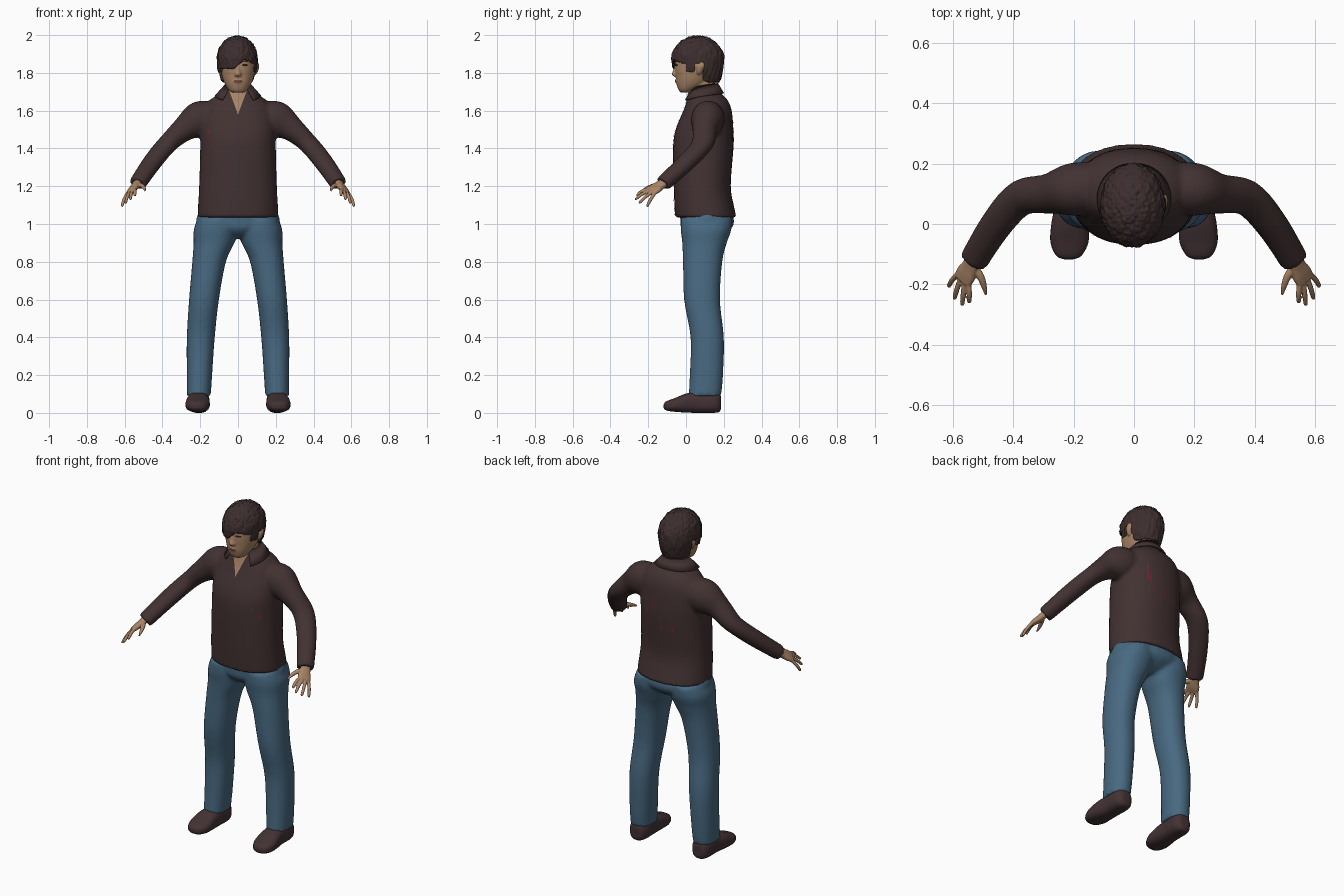
import bpy, bmesh, math, random
from mathutils import Vector, noise
from mathutils.bvhtree import BVHTree

if "Cube" in bpy.data.objects:
    bpy.data.objects.remove(bpy.data.objects["Cube"])
random.seed(4)
X, Y, Z = Vector((1, 0, 0)), Vector((0, 1, 0)), Vector((0, 0, 1))


def material(name, *rgb):
    m = bpy.data.materials.new(name)
    m.use_nodes = True
    m.diffuse_color = (*rgb, 1)
    m.node_tree.nodes["Principled BSDF"].inputs["Base Color"].default_value = (*rgb, 1)
    return m


SHIRT = material("dark brown cloth", .056, .032, .032)
JEANS = material("blue denim", .065, .142, .22)
SKIN = material("skin", .40, .235, .135)
HAIR = material("dark hair", .047, .027, .027)
SHOE = material("brown leather", .056, .032, .034)
LIPS = material("lips", .17, .06, .05)
DARK = material("eye black", .02, .014, .012)
RED = material("red thread", .16, .02, .035)


def spline(secs, steps=5):
    """Resample sections with a Catmull-Rom curve."""
    out = []
    for i in range(len(secs) - 1):
        a, b, c, d = (secs[min(max(i + k, 0), len(secs) - 1)] for k in (-1, 0, 1, 2))
        for s in range(steps):
            t = s / steps
            out.append([q + .5 * t * (r - p + t * (2*p - 5*q + 4*r - e + t * (3*(q - r) + e - p)))
                        for p, q, r, e in zip(a, b, c, d)])
    return out + [list(secs[-1])]


def upright(t):
    return X, Y


def lengthwise(t):
    return X, Z


def along(t):
    u = t.cross(Z).normalized()
    return u, u.cross(t)


def loft(bm, secs, frame=upright, side=1, power=2.0, n=32):
    """Skin superellipse rings given as (x, y, z, radius u, radius v)."""
    secs = spline(secs)
    rings = []
    for i, (x, y, z, ru, rv) in enumerate(secs):
        t = Vector(secs[min(i + 1, len(secs) - 1)][:3]) - Vector(secs[max(i - 1, 0)][:3])
        u, v = frame(t.normalized())
        ring = []
        for k in range(n):
            c, s = math.cos(math.tau * k / n), math.sin(math.tau * k / n)
            p = Vector((x, y, z))
            p += u * ru * math.copysign(abs(c) ** (2 / power), c)
            p += v * rv * math.copysign(abs(s) ** (2 / power), s)
            p.x *= side
            ring.append(bm.verts.new(p))
        rings.append(ring)
    for a, b in zip(rings, rings[1:]):
        for k in range(n):
            bm.faces.new((a[k], a[(k + 1) % n], b[(k + 1) % n], b[k]))
    bm.faces.new(rings[0][::-1])
    bm.faces.new(rings[-1])


def finish(name, bm, mat, voxel=0, relax=0, normals=True):
    if normals:
        bmesh.ops.recalc_face_normals(bm, faces=bm.faces)
    me = bpy.data.meshes.new(name)
    for f in bm.faces:
        f.smooth = len(f.verts) < 5
    bm.to_mesh(me)
    bm.free()
    me.materials.append(mat)
    ob = bpy.data.objects.new(name, me)
    bpy.context.collection.objects.link(ob)
    if voxel:
        r = ob.modifiers.new("blend", 'REMESH')
        r.mode, r.voxel_size, r.use_smooth_shade = 'VOXEL', voxel, True
        s = ob.modifiers.new("relax", 'SMOOTH')
        s.factor, s.iterations = .5, relax
    return ob


def plate(name, polys, target, mat, facing=-1, lift=.003):
    """Drape flat xz outlines on the front or back of a part."""
    dg = bpy.context.evaluated_depsgraph_get()
    tree = BVHTree.FromObject(target, dg)
    bm = bmesh.new()
    for pts in polys:
        vs = [bm.verts.new((x, facing, z)) for x, z in pts]
        f = bm.faces.new(vs if facing < 0 else vs[::-1])
        if len(vs) > 4:
            bmesh.ops.triangulate(bm, faces=[f])
    bmesh.ops.subdivide_edges(bm, edges=bm.edges[:], cuts=9, use_grid_fill=True)
    missed = []
    for v in bm.verts:
        hit, nor, _, _ = tree.ray_cast(v.co, Y * -facing)
        if hit is None:
            missed.append(v)
        else:
            v.co = hit + Y * facing * lift
    bmesh.ops.delete(bm, geom=missed, context='VERTS')
    return finish(name, bm, mat, normals=False)


def oval(x, z, rx, rz, tilt=0):
    return [(x + rx * math.cos(a), z + rz * math.sin(a) + tilt * math.cos(a))
            for a in (math.tau * k / 12 for k in range(12))]


def strip(x, z, w, h):
    return [(x - w, z), (x + w, z), (x + w, z + h), (x - w, z + h)]


# Shirt: body and sleeves blended together
bm = bmesh.new()
loft(bm, [(0, .105, 1.035, .215, .163), (0, .097, 1.09, .212, .158), (0, .086, 1.2, .206, .151),
          (0, .091, 1.4, .2, .16), (0, .098, 1.5, .2, .153), (0, .114, 1.6, .185, .128),
          (0, .113, 1.655, .15, .108), (0, .1, 1.69, .1, .087), (0, .095, 1.725, .07, .072)], power=2.25)
for s in (1, -1):
    loft(bm, [(.1, .12, 1.57, .08, .07), (.2, .115, 1.553, .088, .098), (.285, .1, 1.503, .066, .067),
              (.375, .086, 1.422, .06, .05), (.455, 0, 1.325, .054, .047), (.532, -.122, 1.213, .048, .042)],
         along, s)
shirt = finish("shirt", bm, SHIRT, .01, 5)

# Folded collar, open at the front
bm = bmesh.new()
rows = []
for i in range(33):
    a = math.radians(-142 + 284 * i / 32)
    t = abs(i - 16) / 16
    rows.append([bm.verts.new((r * math.sin(a), .097 + q * math.cos(a), z)) for r, q, z in (
        (.068, .068, 1.715 - .03 * t * t), (.072, .073, 1.742 - .022 * t * t),
        (.098 + .034 * t, .1 + .026 * t, 1.692 - .036 * t * t))])
for a, b in zip(rows, rows[1:]):
    for k in range(2):
        bm.faces.new((a[k], b[k], b[k + 1], a[k + 1]))
collar = finish("collar", bm, SHIRT)
mod = collar.modifiers.new("cloth", 'SOLIDIFY')
mod.thickness, mod.offset = .008, 0

# Open neckline, front placket and loose threads
plate("open_neckline", [[(-.052, 1.72), (0, 1.58), (.052, 1.72)]], shirt, SKIN, lift=.004)
plate("placket", [strip(0, 1.045, .014, .535)], shirt, SHIRT)
threads = [strip(random.uniform(-.12, .12), random.uniform(1.33, 1.52), .0022, random.uniform(.02, .08))
           for _ in range(14)]
plate("back_threads", threads, shirt, RED, 1)
threads = [strip(s * random.uniform(.12, .185), random.uniform(1.25, 1.5), .0015, random.uniform(.02, .06))
           for s in (1, -1) for _ in range(4)]
plate("front_threads", threads, shirt, RED)

# Jeans: hips and two legs blended together
bm = bmesh.new()
loft(bm, [(0, .1, 1.08, .2, .135), (0, .112, 1.02, .222, .142), (0, .108, .98, .2, .135),
          (0, .1, .945, .11, .1), (0, .1, .925, .04, .06)])
for s in (1, -1):
    loft(bm, [(.112, .108, 1.03, .1, .135), (.118, .106, .97, .116, .134), (.127, .098, .9, .108, .118),
              (.153, .088, .8, .089, .104), (.18, .085, .6, .079, .095), (.197, .112, .4, .074, .088),
              (.204, .108, .2, .067, .088), (.207, .1, .09, .063, .086)], side=s, power=2.2)
finish("jeans", bm, JEANS, .01, 4)

for side, s in (("left", 1), ("right", -1)):
    # Shoe with a low rounded toe
    bm = bmesh.new()
    loft(bm, [(.216, -.118, .036, .012, .009), (.216, -.105, .037, .042, .024), (.214, -.06, .042, .063, .036),
              (.212, 0, .052, .062, .05), (.208, .06, .056, .056, .056), (.207, .14, .056, .056, .056),
              (.207, .175, .055, .042, .05), (.207, .186, .053, .02, .03)], lengthwise, s, 2.6)
    finish(side + "_shoe", bm, SHOE)

    # Hand: palm, four spread fingers and a thumb
    bm = bmesh.new()
    first, last = Vector((.546, -.203, 1.188)), Vector((.592, -.166, 1.158))
    across = (last - first).normalized()

    def palm_frame(t):
        u = (across - t * across.dot(t)).normalized()
        return u, t.cross(u)

    loft(bm, [(.528, -.105, 1.225, .026, .021), (.542, -.14, 1.203, .03, .019),
              (.556, -.165, 1.186, .037, .017), (.569, -.188, 1.172, .036, .012)], palm_frame, s, 2.4)
    tips = [(.546, -.262, 1.15), (.57, -.271, 1.13), (.596, -.25, 1.11), (.615, -.208, 1.092)]
    for i, tip in enumerate(tips):
        a, b = first.lerp(last, i / 3), Vector(tip)
        mid = a.lerp(b, .5) + Z * .005
        end = a.lerp(b, .9)
        loft(bm, [(*a.lerp(Vector((.556, -.16, 1.187)), .3), .01, .01), (*mid, .009, .009),
                  (*end, .0075, .0075), (*b, .003, .003)], along, s, n=12)
    loft(bm, [(.535, -.135, 1.207, .014, .014), (.51, -.172, 1.203, .013, .012),
              (.497, -.207, 1.19, .0095, .0095), (.491, -.236, 1.175, .004, .004)], along, s, n=12)
    finish(side + "_hand", bm, SKIN, .0035, 2)

# Head: skull, nose, ears and neck
bm = bmesh.new()
loft(bm, [(0, -.005, 1.695, .022, .02), (0, .002, 1.707, .046, .04), (0, .028, 1.74, .069, .078),
          (0, .042, 1.78, .084, .096), (0, .055, 1.83, .093, .113), (0, .06, 1.9, .094, .113),
          (0, .06, 1.96, .06, .08)], power=2.15)
loft(bm, [(0, .1, 1.62, .06, .058), (0, .092, 1.7, .058, .064), (0, .085, 1.78, .058, .07)])
loft(bm, [(0, -.05, 1.85, .009, .008), (0, -.055, 1.815, .011, .012), (0, -.058, 1.792, .018, .018),
          (0, -.052, 1.78, .012, .01)], n=16)
loft(bm, [(0, -.046, 1.768, .018, .008), (0, -.047, 1.755, .024, .011), (0, -.042, 1.742, .016, .008)], n=16)
for s in (1, -1):
    loft(bm, [(.09, .068, 1.792, .007, .008), (.097, .072, 1.81, .01, .016), (.101, .078, 1.838, .012, .022),
              (.098, .08, 1.858, .007, .012)], side=s, n=16)
head = finish("head", bm, SKIN, .005, 3)

# Painted face
plate("eyes", [oval(s * .037, 1.841, .017, .006) for s in (1, -1)], head, DARK, lift=.002)
plate("eyebrows", [oval(s * .04, 1.861, .022, .004, s * .002) for s in (1, -1)], head, HAIR, lift=.002)
plate("lips", [oval(0, 1.756, .024, .008)], head, LIPS, lift=.002)


# Hair: tousled cap trimmed along a swept fringe, ears and nape
def hairline(p):
    if p.y < 0:
        if p.x < -.02:
            return 1.823
        return 1.823 + min(p.x + .02, .05) * .9 - max(p.x - .05, 0) * .5
    if p.y < .045:
        return 1.805
    return 1.85 if p.y < .095 else 1.75 + .25 * max(0, .13 - p.y)


bm = bmesh.new()
bmesh.ops.create_icosphere(bm, subdivisions=6, radius=1)
for v in bm.verts:
    d = v.co.copy()
    lock = noise.noise(Vector((d.x * 7, d.y * 7, d.z * 3))) * .035
    lock += noise.noise(Vector((d.x * 14, d.y * 14, d.z * 7))) * .025 * (1 + max(d.z, 0))
    d *= 1 + lock
    v.co = Vector((d.x * .108 - .004, .062 + d.y * .139, 1.87 + d.z * (.126 if d.z > 0 else .2)))
trim = [f for f in bm.faces if f.calc_center_median().z < hairline(f.calc_center_median())]
bmesh.ops.delete(bm, geom=trim, context='FACES')
hair = finish("hair", bm, HAIR)
mod = hair.modifiers.new("thickness", 'SOLIDIFY')
mod.thickness, mod.offset = .018, -1
